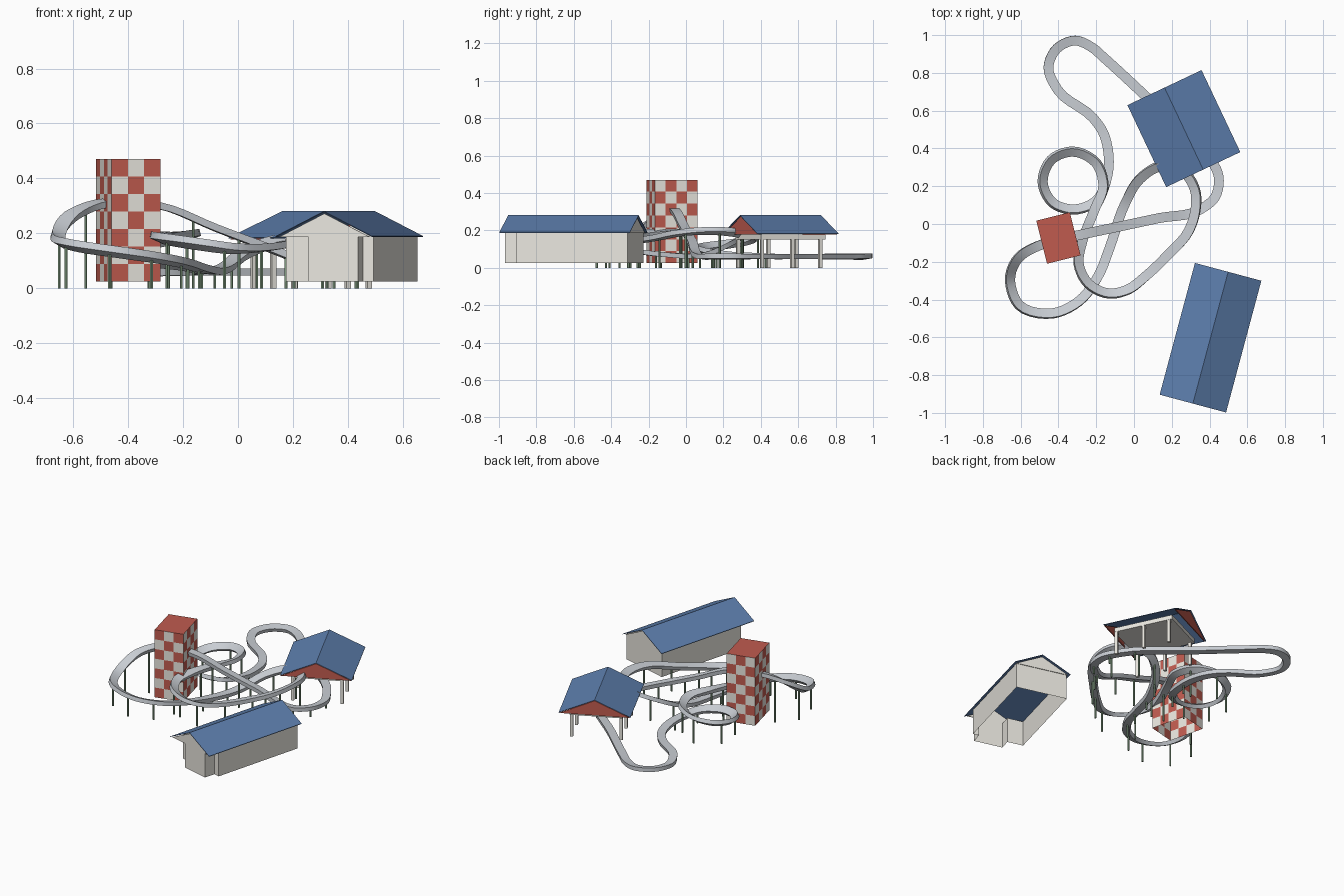
import bpy, bmesh, math
from mathutils import Vector, Matrix

if "Cube" in bpy.data.objects:
    bpy.data.objects.remove(bpy.data.objects["Cube"])


def mat(name, c):
    m = bpy.data.materials.new(name)
    m.diffuse_color = (*c, 1)
    m.use_nodes = True
    m.node_tree.nodes["Principled BSDF"].inputs["Base Color"].default_value = m.diffuse_color
    return m


RED = mat("red_paint", (0.53, 0.105, 0.078))
CREAM = mat("cream_paint", (0.82, 0.80, 0.74))
BLUE = mat("blue_roof", (0.11, 0.21, 0.42))
GREEN = mat("green_steel", (0.25, 0.38, 0.25))
TRACK = mat("track_grey", (0.58, 0.61, 0.65))


def make(name, verts, faces, mats=(), idx=None, place=None, smooth=False):
    me = bpy.data.meshes.new(name)
    me.from_pydata([tuple(v) for v in verts], [], faces)
    for m in mats:
        me.materials.append(m)
    if idx:
        me.polygons.foreach_set("material_index", idx)
    bm = bmesh.new()
    bm.from_mesh(me)
    if name != "checker_tower":
        bmesh.ops.recalc_face_normals(bm, faces=bm.faces)
    bm.to_mesh(me)
    bm.free()
    ob = bpy.data.objects.new(name, me)
    bpy.context.collection.objects.link(ob)
    if place:
        ob.location = (place[0], place[1], 0)
        ob.rotation_euler.z = math.radians(place[2])
    if smooth:
        bpy.context.view_layer.objects.active = ob
        ob.select_set(True)
        bpy.ops.object.shade_smooth_by_angle(angle=math.radians(30))
        ob.select_set(False)
    return ob


def prism(name, prof, y0, y1, m, place):
    # extrude an xz profile along local y
    n = len(prof)
    v = [(x, y, z) for y in (y0, y1) for x, z in prof]
    f = [(i, (i + 1) % n, n + (i + 1) % n, n + i) for i in range(n)]
    f += [tuple(range(n)), tuple(range(n, 2 * n))]
    return make(name, v, f, [m], place=place)


def box(name, x0, x1, y0, y1, z0, z1, m, place):
    return prism(name, [(x0, z0), (x1, z0), (x1, z1), (x0, z1)], y0, y1, m, place)


def roof(name, w, l, eave, ridge, place, t=0.003):
    prof = [(-w, eave), (0, ridge), (w, eave), (w, eave - t), (0, ridge - t), (-w, eave - t)]
    return prism(name, prof, -l, l, BLUE, place)


# Checkered lift tower, open underneath
W, D, Z0, Z1, ROWS = 0.183, 0.235, 0.025, 0.47, 7
c = [Vector((-W/2, -D/2)), Vector((W/2, -D/2)), Vector((W/2, D/2)), Vector((-W/2, D/2))]
ring = []
for i, n in enumerate((3, 4, 3, 4)):
    ring += [c[i].lerp(c[(i + 1) % 4], k / n) for k in range(n)]
N = len(ring)
verts = [(p.x, p.y, Z0 + (Z1 - Z0) * r / ROWS) for r in range(ROWS + 1) for p in ring]
faces, idx = [], []
for r in range(ROWS):
    for i in range(N):
        j = (i + 1) % N
        faces.append((r * N + i, r * N + j, (r + 1) * N + j, (r + 1) * N + i))
        idx.append((i + r) % 2)
faces.append(tuple(range(ROWS * N, ROWS * N + N)))
idx.append(0)
make("checker_tower", verts, faces, [RED, CREAM], idx, (-0.40, -0.074, 14))

# Long shed: roof, gables near the roof ends, stepped walls open underneath
SHED = (0.405, -0.602, -15)
roof("shed_roof", 0.182, 0.361, 0.19, 0.281, SHED)
for y in (-.348, .348):
    prism("shed_gable", [(-.17, .187), (.17, .187), (0, .272)], y - .002, y + .002, CREAM, SHED)
plan = [(-.165, .345), (-.165, -.272), (-.062, -.272), (-.062, -.345), (.125, -.345),
        (.125, -.272), (.165, -.272), (.165, .345)]
n = len(plan)
verts = [(x, y, z) for z in (0.025, 0.19) for x, y in plan]
make("shed_walls", verts, [(i, (i + 1) % n, n + (i + 1) % n, n + i) for i in range(n)], [CREAM], place=SHED)

# Station: roof, red gables, ceiling and columns
STN = (0.264, 0.505, 25.3)
roof("station_roof", 0.217, 0.24, 0.184, 0.281, STN)
for y in (-0.232, 0.232):
    prism("station_gable", [(-.212, .178), (.212, .178), (0, .274)], y - .003, y + .003, RED, STN)
box("station_ceiling", -.16, .16, -.19, .19, .15, .178, CREAM, STN)
for y in (-.18, 0, .165):
    for x in (-.15, .15):
        box("station_column", x - .009, x + .009, y - .009, y + .009, 0, .15, CREAM, STN)

# Track centreline: lift, drop, turns, helix, return to station
P = [(.35, .075, .06), (.13, .03, .14), (-.08, -.014, .22), (-.29, -.058, .302), (-.40, -.082, .312),
     (-.51, -.115, .305), (-.61, -.175, .26), (-.658, -.30, .18), (-.61, -.43, .158), (-.43, -.475, .13),
     (-.29, -.41, .11), (-.19, -.28, .09), (-.13, -.13, .072), (-.05, .105, .072), (.03, .24, .13),
     (.135, .305, .17), (.26, .28, .185), (.325, .18, .195), (.325, .06, .195), (.29, -.04, .185),
     (.18, -.165, .16), (.06, -.28, .145), (-.03, -.348, .145), (-.13, -.37, .158), (-.245, -.315, .175),
     (-.295, -.21, .185), (-.275, -.09, .19), (-.21, .07, .195), (-.16, .2, .195), (-.20, .325, .185),
     (-.325, .385, .165), (-.44, .34, .145), (-.485, .22, .125), (-.43, .11, .11), (-.325, .075, .1),
     (-.2, .12, .085), (-.14, .25, .07), (-.135, .38, .065), (-.165, .49, .06), (-.215, .56, .06),
     (-.405, .71, .06), (-.455, .83, .06), (-.41, .93, .06), (-.31, .973, .06), (-.22, .935, .06),
     (-.16, .882, .06), (.08, .66, .06), (.40, .355, .06), (.45, .25, .06)]
P = [Vector(p) for p in P] + [Vector((.43, .14, .06))]
K, S = len(P), 5


def tangent(i):
    a, b, d = P[i - 1], P[i], P[(i + 1) % K]
    h0, h1 = (b - a).length, (d - b).length
    return ((b - a) / h0 * h1 + (d - b) / h1 * h0) / (h0 + h1)


path = []
for i in range(K):
    a, b = P[i], P[(i + 1) % K]
    h = (b - a).length
    m0, m1 = tangent(i) * h, tangent((i + 1) % K) * h
    for s in range(S):
        t = s / S
        path.append(a * (2*t**3 - 3*t*t + 1) + m0 * (t**3 - 2*t*t + t) + b * (3*t*t - 2*t**3) + m1 * (t**3 - t*t))
M = len(path)

# Banking from horizontal curvature, averaged along the path
curv = []
for i in range(M):
    d0, d1 = path[i] - path[i - 1], path[(i + 1) % M] - path[i]
    ang = math.atan2(d0.x * d1.y - d0.y * d1.x, d0.x * d1.x + d0.y * d1.y)
    curv.append(2 * ang / (d0.length + d1.length))
roll = []
for i in range(M):
    k = sum(curv[(i + j) % M] for j in range(-6, 7)) / 13
    bank = .1 if path[i].z > .08 else .03
    roll.append(max(-.7, min(.7, k * bank)))
roll = [sum(roll[(i + j) % M] for j in range(-4, 5)) / 9 for i in range(M)]

# Flat-topped track bed swept along the path
prof = [(-.026, .012), (-.022, -.013), (.022, -.013), (.026, .012)]
n = len(prof)
verts, faces = [], []
for i in range(M):
    t = (path[(i + 1) % M] - path[i - 1]).normalized()
    side = t.cross(Vector((0, 0, 1))).normalized()
    rot = Matrix.Rotation(-roll[i], 3, t)
    side, up = rot @ side, rot @ side.cross(t)
    verts += [path[i] + side * x + up * z for x, z in prof]
    j = (i + 1) % M
    faces += [(i*n + k, i*n + (k+1) % n, j*n + (k+1) % n, j*n + k) for k in range(n)]
make("track_bed", verts, faces, [TRACK], smooth=True)

# Green support posts, skipping the tower and spots above another track
last, count = None, 0
for i, p in enumerate(path):
    if last and (p - last).length < .15:
        continue
    if p.y > .45 or (abs(p.x + .4) < .14 and abs(p.y + .07) < .14):
        continue
    if any(q.z < p.z - .03 and (q - p).xy.length < .05 for q in path):
        continue
    last, count = p, count + 1
    bpy.ops.mesh.primitive_cylinder_add(vertices=6, radius=.006, depth=p.z - .005,
                                        location=(p.x, p.y, (p.z - .005) / 2))
    ob = bpy.context.object
    ob.name = f"support_post_{count}"
    ob.data.materials.append(GREEN)
